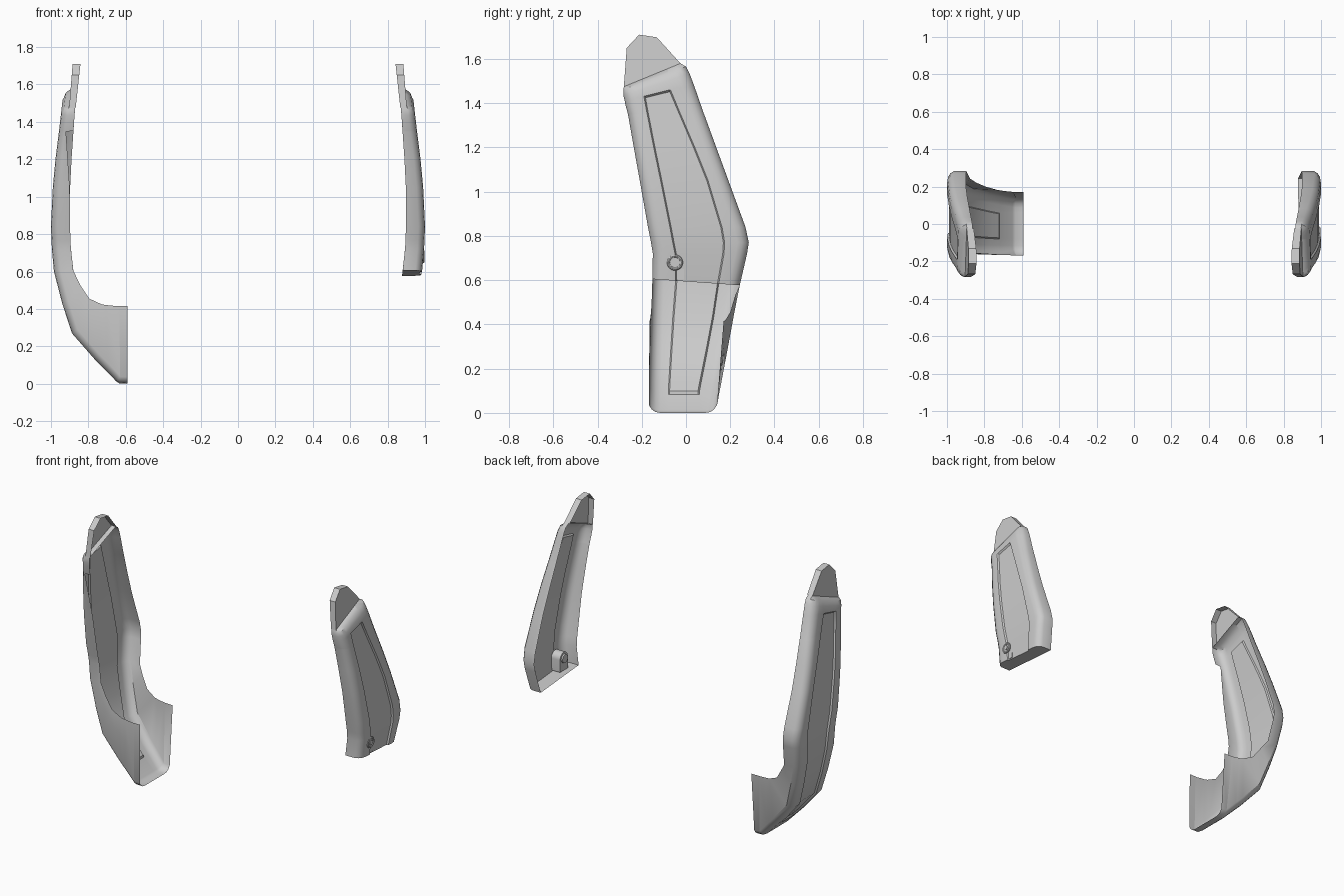
import bpy, bmesh, math
from mathutils import Vector

if "Cube" in bpy.data.objects:
    bpy.data.objects.remove(bpy.data.objects["Cube"])

OUT = [(0, .645), (.27, .888), (.43, .94), (.6, .984), (.72, .995), (.84, 1.0), (1.05, .99),
       (1.2, .976), (1.35, .957), (1.5, .94), (1.6, .927)]      # outer face x by height
RIM = [(.5, .868), (.6, .88), (.75, .896), (1.0, .90), (1.2, .89), (1.45, .873), (1.6, .862)]

# Upper rows: front y, z, back y, z, panel front y, panel back y, panel depth, set-back
UPPER = [
    (-.281, 1.475, -.025, 1.58, -.19, -.08, 0, 9),
    (-.281, 1.475, -.025, 1.58, -.19, -.08, 0, .036),
    (-.283, 1.462, 0, 1.566, -.19, -.08, 0, .012),
    (-.283, 1.435, .016, 1.535, -.19, -.07, 0, 0),
    (-.277, 1.41, .034, 1.487, -.19, -.07, 0, 0),
    (-.276, 1.402, .037, 1.479, -.189, -.067, .01, 0),
    (-.263, 1.352, .081, 1.352, -.176, -.025, .01, 0),
    (-.262, 1.348, .083, 1.348, -.175, -.023, .01, 0),
    (-.236, 1.2, .137, 1.2, -.146, .04, .01, 0),
    (-.209, 1.05, .192, 1.05, -.115, .10, .01, 0),
    (-.172, .84, .269, .84, -.073, .163, .01, 0),
    (-.158, .77, .284, .77, -.06, .175, .01, 0),
    (-.15, .72, .276, .72, -.05, .172, .01, 0),
    (-.152, .605, .243, .577, -.047, .148, .01, 0),
]
# Foot rows: outer x, z, inward normal x, z, rim x, z, front y, back y, rim back y, panel y, y, depth
FOOT = [
    (.94, .43, -.96, .28, .845, .53, -.157, .216, .222, -.06, .125, .01),
    (.888, .27, -.86, .5, .795, .455, -.161, .188, .2, -.07, .095, .01),
    (.77, .135, -.71, .71, .73, .425, -.165, .164, .182, -.078, .068, .01),
    (.728, .092, -.71, .71, .705, .42, -.166, .156, .178, -.08, .06, .01),
    (.72, .084, -.71, .71, .70, .42, -.166, .154, .177, -.08, .06, 0),
    (.65, .012, -.55, .83, .65, .415, -.168, .142, .172, -.08, .06, 0),
    (.635, .002, -.1, .99, .635, .415, -.168, .14, .171, -.08, .06, 0),
    (.59, 0, 0, 1, .59, .415, -.168, .14, .17, -.08, .06, 0),
]
CORNER = [(0, .036), (.012, .017), (.03, .004), (.052, 0)]      # rounded edge: inset, depth


def lookup(table, z):
    for (a, p), (b, q) in zip(table, table[1:]):
        if z <= b:
            return p + (q - p) * (z - a) / (b - a)
    return table[-1][1]


def section(yf, yb, pf, pb, d):
    """Across the panel from front to back as (y, depth)."""
    return ([(yf + i, h) for i, h in CORNER] + [(pf, 0), (pf + .006, d), (pb - .006, d), (pb, 0)]
            + [(yb - i, h) for i, h in reversed(CORNER)])


def upper_row(row, notch):
    yf, zf, yb, zb, pf, pb, d, back = row
    z_at = lambda y: zf + (zb - zf) * (y - yf) / (yb - yf)
    pts = []
    for y, h in section(yf, yb, pf, pb, d):
        z = z_at(y)
        pts.append((max(lookup(OUT, z) - max(h, back), lookup(RIM, z)), y, z))
    front = lookup(RIM, zf)
    if notch and 1.0 < zf < 1.35:                   # stepped cut in the front wall
        front = .90 + .02 * (zf - 1.05) / .3
    return [(front, yf, zf)] + pts + [(lookup(RIM, zb), yb, zb)]


def foot_row(row):
    x, z, nx, nz, rx, rz, yf, yb, ryb, pf, pb, d = row
    pts = [(x + nx * h, y, z + nz * h) for y, h in section(yf, yb, pf, pb, d)]
    return [(rx, yf + .003, rz)] + pts + [(rx, ryb, rz)]


def finish(name, bm, side, angle=35):
    for v in bm.verts:
        v.co.x *= side
    bmesh.ops.remove_doubles(bm, verts=bm.verts, dist=.0003)
    bmesh.ops.recalc_face_normals(bm, faces=bm.faces)
    if sum(f.normal.x * f.calc_area() for f in bm.faces) * side < -1e-4:
        bmesh.ops.reverse_faces(bm, faces=bm.faces)
    me = bpy.data.meshes.new(name)
    bm.to_mesh(me)
    bm.free()
    ob = bpy.data.objects.new(name, me)
    bpy.context.collection.objects.link(ob)
    bpy.ops.object.select_all(action='DESELECT')
    ob.select_set(True)
    bpy.context.view_layer.objects.active = ob
    bpy.ops.object.shade_smooth_by_angle(angle=math.radians(angle))
    return ob


def shell(name, rows, side):
    bm = bmesh.new()
    grid = [[bm.verts.new(p) for p in r] for r in rows]
    for a, b in zip(grid, grid[1:]):
        for i in range(len(a) - 1):
            bm.faces.new((a[i], a[i + 1], b[i + 1], b[i]))
    finish(name, bm, side)


def prism(name, outline, x_out, x_in, side, closed):
    """Outline in (y, z) with an outer face, walls and an optional inner face."""
    bm = bmesh.new()
    a = [bm.verts.new((x_out(z), y, z)) for y, z in outline]
    b = [bm.verts.new((x_in(z), y, z)) for y, z in outline]
    bm.faces.new(a)
    if closed:
        bm.faces.new(b)
    n = len(a)
    for i in range(n if closed else n - 1):
        j = (i + 1) % n
        bm.faces.new((a[i], a[j], b[j], b[i]))
    finish(name, bm, side)


# Panels: the short one closes flat at the bottom, the long one turns into the foot
short = [upper_row(r, False) for r in UPPER]
short.append(upper_row(UPPER[-1][:7] + (9,), False))
shell("short_side_panel", short, 1)
shell("long_side_panel", [upper_row(r, True) for r in UPPER] + [foot_row(r) for r in FOOT], -1)

# Hollow tips on top of both panels
TIP = [(-.281, 1.475), (-.268, 1.65), (-.212, 1.71), (-.132, 1.698), (-.025, 1.58)]
for label, side in (("right", 1), ("left", -1)):
    prism(label + "_tip", TIP, lambda z: .903 - .08 * (z - 1.475),
          lambda z: .868 - .11 * (z - 1.475), side, False)

# Round-topped housing inside the short panel
KY, KZ = -.05, .68
arch = [(KY + .04, .602)] + [(KY + .04 * math.cos(t * math.pi / 12), KZ + .04 * math.sin(t * math.pi / 12))
                             for t in range(13)] + [(KY - .04, .602)]
prism("knob_housing", arch, lambda z: .978, lambda z: .915, 1, True)

# Knob: ring, disc and centre pin
turn = (0, math.pi / 2, 0)
bpy.ops.mesh.primitive_torus_add(major_radius=.029, minor_radius=.007, major_segments=32, minor_segments=8,
                                 location=(.99, KY, KZ), rotation=turn)
bpy.context.object.name = "knob_ring"
bpy.ops.object.shade_smooth_by_angle()
for name, r, x0, x1 in (("knob_disc", .028, .905, .992), ("knob_pin", .014, .95, .997)):
    bpy.ops.mesh.primitive_cylinder_add(vertices=32, radius=r, depth=x1 - x0,
                                        location=((x0 + x1) / 2, KY, KZ), rotation=turn)
    bpy.context.object.name = name
    bpy.ops.object.shade_smooth_by_angle()
